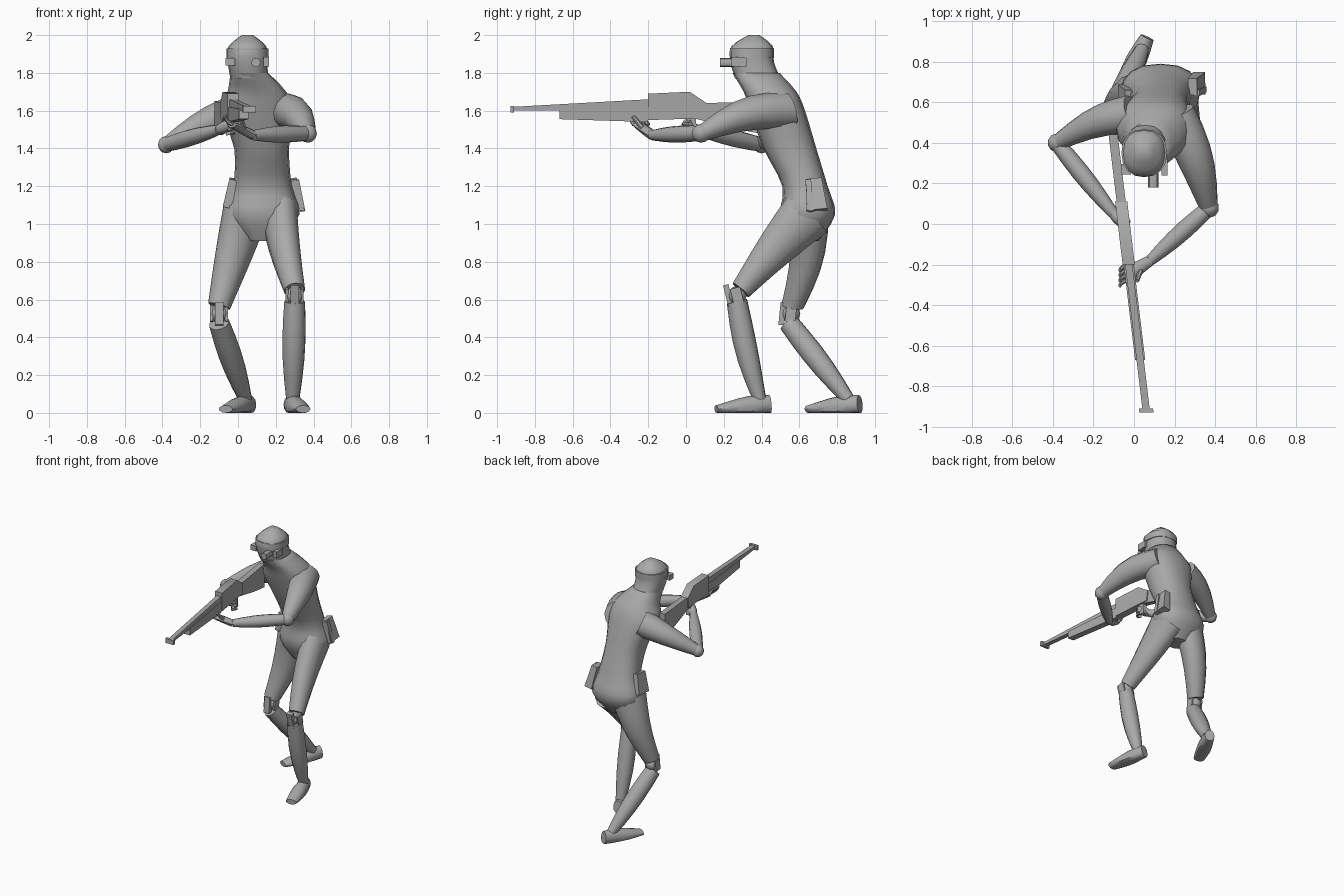
import bpy, bmesh, math
from mathutils import Vector, Matrix

if "Cube" in bpy.data.objects:
    bpy.data.objects.remove(bpy.data.objects["Cube"], do_unlink=True)

shade = (.4, .4, .4, 1)
grey = bpy.data.materials.new("plain grey")
grey.use_nodes = True
grey.diffuse_color = shade
grey.node_tree.nodes["Principled BSDF"].inputs["Base Color"].default_value = shade


def point(x, y, z):
    return Vector((x, y, z))


def mix(start, end, factor):
    return start + (end - start) * factor


def finish(name, bm, angle=45):
    bmesh.ops.recalc_face_normals(bm, faces=bm.faces)
    mesh = bpy.data.meshes.new(name)
    bm.to_mesh(mesh)
    bm.free()
    mesh.materials.append(grey)
    obj = bpy.data.objects.new(name, mesh)
    bpy.context.collection.objects.link(obj)
    bpy.ops.object.select_all(action="DESELECT")
    obj.select_set(True)
    bpy.context.view_layer.objects.active = obj
    bpy.ops.object.shade_smooth_by_angle(angle=math.radians(angle))


def skin(name, loops):
    """Bridge rings of points and cap both ends."""
    bm = bmesh.new()
    rings = [[bm.verts.new(co) for co in loop] for loop in loops]
    for lower, upper in zip(rings, rings[1:]):
        for i in range(len(lower)):
            bm.faces.new((lower[i - 1], lower[i], upper[i], upper[i - 1]))
    bm.faces.new(rings[0])
    bm.faces.new(rings[-1])
    finish(name, bm)


def circle(sides):
    angles = [math.tau * k / sides for k in range(sides)]
    return [(math.cos(a), math.sin(a)) for a in angles]


def limb(name, start, end, radius, end_radius, bulge=0, depth=(1, 1), sag=(0, 0, 0), sides=12, steps=5):
    """Tapered oval tube with a swelling and a bow halfway; never sinks below the ground."""
    along = (end - start).normalized()
    across = along.cross(point(0, 0, 1)).normalized()
    normal = across.cross(along)
    loops = []
    for step in range(steps + 1):
        f = step / steps
        arch = math.sin(math.pi * f)
        centre = mix(start, end, f) + Vector(sag) * arch
        wide = mix(radius, end_radius, f) + bulge * arch
        high = wide * mix(*depth, f)
        ring = [centre + across * wide * c + normal * high * s for c, s in circle(sides)]
        for co in ring:
            co.z = max(co.z, 0)
        loops.append(ring)
    skin(name, loops)


def spline(a, b, c, d, f):
    return b + f * ((c - a) + f * ((a + a - 5 * b + 4 * c - d) + f * (3 * (b - c) + d - a))) / 2


def body(name, levels, steps=3, sides=16):
    """Smooth stack of rounded-square levels: height, centre x, centre y, half width, half depth."""
    rows = [levels[0], *levels, levels[-1]]
    fine = []
    for i in range(len(levels) - 1):
        fine += [[spline(*values, k / steps) for values in zip(*rows[i:i + 4])] for k in range(steps)]
    fine.append(levels[-1])
    soften = lambda t: math.copysign(abs(t) ** .85, t)
    skin(name, [[point(x + wide * soften(c), y + deep * soften(s), z) for c, s in circle(sides)]
                for z, x, y, wide, deep in fine])


def ball(name, centre, radius):
    bm = bmesh.new()
    bmesh.ops.create_uvsphere(bm, u_segments=10, v_segments=6, radius=radius,
                              matrix=Matrix.Translation(centre))
    finish(name, bm)


def box(name, centre, size, pitch=0, roll=0, taper=1):
    bm = bmesh.new()
    bmesh.ops.create_cube(bm, size=1)
    for v in bm.verts:
        if v.co.z > 0:
            v.co.xy *= taper
    turn = Matrix.Rotation(roll, 4, "Y") @ Matrix.Rotation(pitch, 4, "X")
    bm.transform(Matrix.Translation(centre) @ turn @ Matrix.Diagonal((*size, 1)))
    finish(name, bm, angle=30)


def rifle_x(y):
    return -.05 - .12 * y


def rifle_part(name, profile, width):
    """Side profile (y, z) given thickness around the slanted line of the rifle."""
    skin(name, [[point(rifle_x(y) + offset, y, z) for y, z in profile] for offset in (-width / 2, width / 2)])


# Trunk and hooded head
body("torso", [(.91, .13, .63, .08, .07), (1.05, .13, .645, .195, .145), (1.2, .13, .63, .155, .12),
               (1.4, .125, .55, .145, .14), (1.6, .1, .485, .19, .145), (1.7, .1, .445, .155, .14),
               (1.8, .06, .37, .1, .125)])
body("head", [(1.77, .06, .38, .1, .12), (1.86, .05, .35, .105, .115),
              (1.94, .05, .35, .1, .11), (2, .05, .36, .03, .03)])
body("visor_band", [(1.88, .05, .35, .112, .117), (1.93, .05, .35, .112, .117)], steps=1)
limb("eyepiece", point(.095, .27, 1.855), point(.095, .18, 1.855), .025, .025, sides=8, steps=1)
box("left_visor_clip", point(.15, .28, 1.86), (.03, .08, .05))
box("right_visor_clip", point(-.04, .27, 1.86), (.05, .05, .04))

# Arms, swelling at the muscle and narrowing toward ball elbows
left_elbow, right_elbow = point(.37, .08, 1.48), point(-.38, .4, 1.42)
left_wrist, right_wrist = point(.08, -.18, 1.47), point(-.1, .05, 1.5)
limb("left_upper_arm", point(.2, .55, 1.6), left_elbow, .1, .045, bulge=.015, sag=(.02, 0, .04))
limb("right_upper_arm", point(0, .54, 1.59), right_elbow, .1, .04, bulge=.005, sag=(0, .03, .02))
limb("left_forearm", left_elbow, left_wrist, .038, .027, bulge=.012)
limb("right_forearm", right_elbow, right_wrist, .038, .027, bulge=.012)
ball("left_elbow", left_elbow, .05)
ball("right_elbow", right_elbow, .046)

# Hands, with fingers wrapped on the rifle
left_palm, right_palm = point(-.03, -.25, 1.525), point(-.04, 0, 1.53)
limb("left_hand", left_wrist, left_palm, .027, .04, depth=(1, .4), sides=8, steps=3)
limb("right_hand", right_wrist, right_palm, .027, .03, bulge=.005, sides=8, steps=3)
limb("left_thumb", point(.04, -.21, 1.48), point(.015, -.28, 1.57), .015, .01, sides=6)
for finger in range(4):
    knuckle = left_palm + point(0, .05 - .025 * finger, 0)
    limb("left_finger", knuckle, knuckle + point(-.04, -.03, .05), .012, .009, sag=(-.01, 0, 0), sides=6)
for finger in range(3):
    knuckle = right_palm - point(.02, 0, .025 * finger)
    limb("right_finger", knuckle, knuckle + point(.04, .02, 0), .012, .009, sag=(0, -.02, 0), sides=6)

# Legs, with deep thighs that slim toward the knees
left_knee, right_knee = point(.3, .27, .62), point(-.1, .555, .525)
limb("left_thigh", point(.22, .64, 1.05), left_knee + point(0, .02, .03), .095, .057, bulge=.005,
     depth=(1.5, 1), sag=(-.01, 0, .01))
limb("right_thigh", point(.04, .65, 1.06), right_knee + point(0, .01, .04), .1, .06, bulge=.005,
     depth=(1.3, 1), sag=(0, .03, 0))
limb("left_shin", left_knee - point(0, 0, .03), point(.29, .39, .07), .055, .035, bulge=.015, sag=(0, -.01, 0))
limb("right_shin", right_knee - point(0, .01, .05), point(.04, .86, .07), .055, .035, bulge=.015)
for side, knee, lean in (("left", left_knee, .25), ("right", right_knee, -.1)):
    ball(side + "_knee", knee, .05)
    box(side + "_knee_cap", knee - point(0, .045, 0), (.045, .03, .12), pitch=lean)
    for offset in (-.04, .04):
        box(side + "_knee_hinge", knee + point(offset, 0, 0), (.015, .055, .085), pitch=lean)
limb("left_foot", point(.275, .445, .045), point(.345, .16, .02), .035, .04, bulge=.015, depth=(1.4, .5))
limb("right_foot", point(.065, .92, .045), point(-.065, .645, .02), .035, .04, bulge=.015, depth=(1.4, .5))

# Hip gear
box("left_holster", point(.305, .685, 1.155), (.06, .11, .17), pitch=.1, roll=-.2, taper=.75)
box("left_holster_strap", point(.325, .655, 1.15), (.03, .03, .17), pitch=.1, roll=-.2)
box("right_pouch", point(-.04, .62, 1.165), (.05, .12, .15), pitch=.1, roll=.2, taper=.8)

# Rifle
rifle_part("barrel", [(-.92, 1.6), (-.92, 1.62), (-.2, 1.66), (-.2, 1.6)], width=.036)
rifle_part("muzzle", [(-.93, 1.59), (-.93, 1.625), (-.91, 1.625), (-.91, 1.59)], width=.07)
rifle_part("fore_stock", [(-.67, 1.555), (-.67, 1.61), (-.2, 1.62), (-.2, 1.54)], width=.05)
rifle_part("receiver", [(-.2, 1.55), (-.2, 1.69), (.02, 1.7), (.11, 1.64), (.1, 1.56)], width=.06)
rifle_part("shoulder_stock", [(.04, 1.56), (.1, 1.64), (.44, 1.65), (.44, 1.47), (.28, 1.5)], width=.045)
rifle_part("grip", [(0, 1.57), (.05, 1.57), (.06, 1.48), (.02, 1.48)], width=.035)
